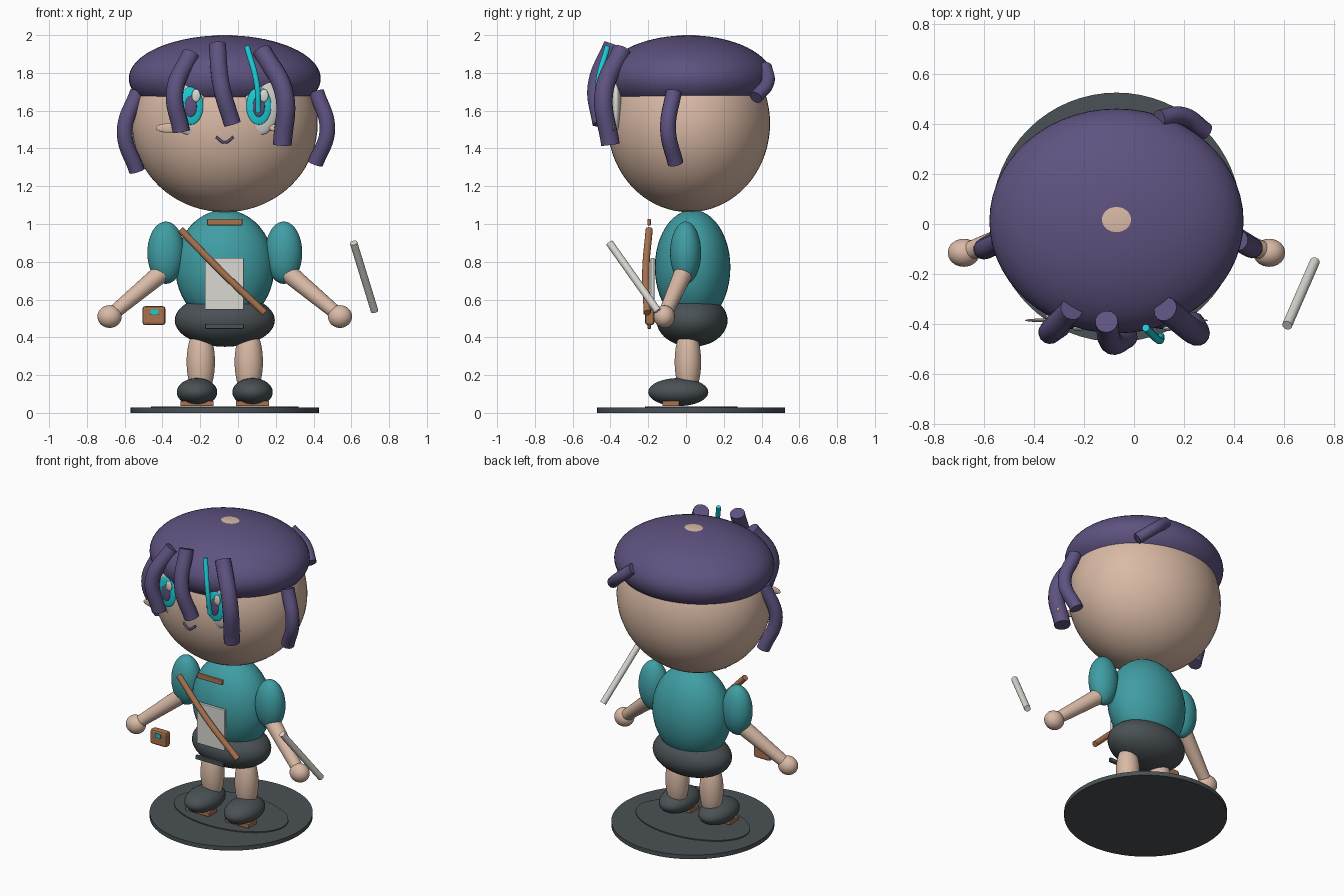
import bpy, math
from mathutils import Vector

if "Cube" in bpy.data.objects:
    bpy.data.objects.remove(bpy.data.objects["Cube"])

CX = -0.07  # body symmetry axis


def mat(name, rgb):
    m = bpy.data.materials.new(name)
    m.diffuse_color = (*rgb, 1)
    m.use_nodes = True
    m.node_tree.nodes["Principled BSDF"].inputs["Base Color"].default_value = m.diffuse_color
    return m


PURPLE = mat("purple hair", (0.112, 0.085, 0.215))
TEAL = mat("teal cloth", (0.05, 0.34, 0.37))
CYAN = mat("bright cyan", (0.01, 0.60, 0.66))
SKIN = mat("skin", (0.70, 0.49, 0.38))
BROWN = mat("brown leather", (0.40, 0.17, 0.08))
DARK = mat("dark grey", (0.068, 0.083, 0.09))
WHITE = mat("off white", (0.70, 0.69, 0.65))


def finish(o, name, m, smooth=True):
    o.name = name
    o.data.materials.clear()
    o.data.materials.append(m)
    bpy.ops.object.select_all(action='DESELECT')
    o.select_set(True)
    bpy.context.view_layer.objects.active = o
    bpy.ops.object.transform_apply(location=False, rotation=True, scale=True)
    if smooth:
        bpy.ops.object.shade_smooth_by_angle(angle=math.radians(35))
    return o


def ball(name, loc, radii, m, seg=40, rings=24):
    bpy.ops.mesh.primitive_uv_sphere_add(segments=seg, ring_count=rings, location=loc)
    o = bpy.context.object
    o.scale = radii
    return finish(o, name, m)


def box(name, loc, size, m, bevel=0.004):
    bpy.ops.mesh.primitive_cube_add(size=1, location=loc)
    o = bpy.context.object
    o.scale = size
    finish(o, name, m, False)
    b = o.modifiers.new("bevel", 'BEVEL')
    b.width, b.segments = bevel, 2
    return o


def rod(name, a, b, r1, r2, m):
    a, b = Vector(a), Vector(b)
    d = b - a
    bpy.ops.mesh.primitive_cone_add(vertices=24, radius1=r1, radius2=r2,
                                    depth=d.length, location=(a + b) / 2)
    o = bpy.context.object
    o.rotation_euler = d.to_track_quat('Z', 'Y').to_euler()
    return finish(o, name, m)


def disc(name, loc, rx, ry, h, m):
    bpy.ops.mesh.primitive_cylinder_add(vertices=64, radius=1, depth=h, location=loc)
    o = bpy.context.object
    o.scale = (rx, ry, 1)
    return finish(o, name, m)


def tube(name, pts, r, m):
    # round tube through points, converted to a mesh
    c = bpy.data.curves.new(name, 'CURVE')
    c.dimensions = '3D'
    c.bevel_depth, c.bevel_resolution = r, 5
    c.resolution_u, c.use_fill_caps = 10, True
    s = c.splines.new('BEZIER')
    s.bezier_points.add(len(pts) - 1)
    for p, co in zip(s.bezier_points, pts):
        p.co = co
        p.handle_left_type = p.handle_right_type = 'AUTO'
    o = bpy.data.objects.new(name, c)
    bpy.context.collection.objects.link(o)
    bpy.ops.object.select_all(action='DESELECT')
    o.select_set(True)
    bpy.context.view_layer.objects.active = o
    bpy.ops.object.convert(target='MESH')
    return finish(bpy.context.object, name, m)


# stand
disc("stand", (CX, 0.027, 0.014), 0.498, 0.498, 0.028, DARK)
disc("stand_inlay", (CX, 0.027, 0.018), 0.39, 0.245, 0.034, DARK)

# head and hair cap
ball("head", (CX, 0.015, 1.532), (0.492, 0.43, 0.469), SKIN, 56, 36)
ball("hair_cap", (CX, 0.012, 1.77), (0.508, 0.449, 0.229), PURPLE, 56, 36)

# torso and shorts
ball("torso", (CX, 0.035, 0.77), (0.262, 0.2, 0.305), TEAL)
ball("shorts", (CX, 0.032, 0.49), (0.265, 0.188, 0.14), DARK)

# mirrored parts
for side, s in (("left", -1), ("right", 1)):
    def at(dx, y, z):
        return (CX + s * dx, y, z)
    ball(side + "_sleeve", at(0.312, -0.002, 0.848), (0.098, 0.082, 0.165), TEAL)
    rod(side + "_arm", at(0.30, 0.0, 0.77), at(0.60, -0.112, 0.52), 0.052, 0.036, SKIN)
    ball(side + "_hand", at(0.61, -0.115, 0.51), (0.064, 0.056, 0.06), SKIN)
    ball(side + "_leg", at(0.127, 0.01, 0.27), (0.075, 0.07, 0.19), SKIN)
    ball(side + "_shoe", at(0.147, -0.041, 0.11), (0.107, 0.159, 0.074), DARK)
    box(side + "_sole", at(0.147, -0.08, 0.05), (0.175, 0.09, 0.028), BROWN)
    # eyes, with the catchlight on the same side of both
    ball(side + "_eye_white", at(0.19, -0.37, 1.627), (0.095, 0.03, 0.155), WHITE)
    ball(side + "_iris", at(0.18, -0.398, 1.625), (0.066, 0.014, 0.1), CYAN)
    ball(side + "_pupil", at(0.18, -0.41, 1.622), (0.032, 0.009, 0.055), PURPLE)
    x, y, z = at(0.18, -0.418, 1.68)
    ball(side + "_catchlight", (x + 0.028, y, z), (0.023, 0.009, 0.034), WHITE)
    ball(side + "_cheek", at(0.30, -0.385, 1.508), (0.065, 0.007, 0.024), SKIN)

# mouth
tube("mouth", [(CX - 0.045, -0.416, 1.46), (CX, -0.424, 1.432),
               (CX + 0.045, -0.416, 1.46)], 0.007, PURPLE)

# hair strands
strands = {
    "fringe_left": (0.046, [(-0.25, -0.34, 1.90), (-0.335, -0.43, 1.70), (-0.30, -0.41, 1.49)]),
    "fringe_middle": (0.046, [(-0.11, -0.39, 1.95), (-0.088, -0.475, 1.73), (-0.03, -0.45, 1.53)]),
    "fringe_right": (0.05, [(0.125, -0.34, 1.92), (0.245, -0.435, 1.69), (0.235, -0.40, 1.42)]),
    "side_lock_left": (0.042, [(-0.53, -0.07, 1.70), (-0.6, -0.10, 1.49), (-0.535, -0.06, 1.28)]),
    "side_lock_right": (0.042, [(0.415, -0.065, 1.70), (0.473, -0.095, 1.50), (0.41, -0.055, 1.32)]),
    "back_lock": (0.036, [(0.10, 0.42, 1.83), (0.195, 0.432, 1.75), (0.285, 0.37, 1.67)]),
}
for name, (r, pts) in strands.items():
    tube(name, pts, r, PURPLE)
tube("cyan_streak", [(0.047, -0.415, 1.94), (0.10, -0.465, 1.74), (0.108, -0.45, 1.59)], 0.015, CYAN)

# outfit details
box("front_panel", (CX - 0.002, -0.177, 0.683), (0.206, 0.02, 0.275), WHITE)
box("collar_bar", (CX, -0.195, 1.01), (0.187, 0.018, 0.034), BROWN)
box("belt_bar", (CX - 0.002, -0.195, 0.458), (0.205, 0.02, 0.026), DARK)
tube("shoulder_strap", [(-0.305, -0.195, 0.97), (-0.09, -0.213, 0.75), (0.14, -0.205, 0.53)], 0.019, BROWN)
box("pouch", (-0.445, -0.192, 0.515), (0.122, 0.05, 0.1), BROWN, 0.014)
box("pouch_clasp", (-0.442, -0.22, 0.535), (0.042, 0.009, 0.027), CYAN, 0.002)

# floating baton
rod("baton", (0.612, -0.405, 0.90), (0.723, -0.15, 0.54), 0.02, 0.02, WHITE)
